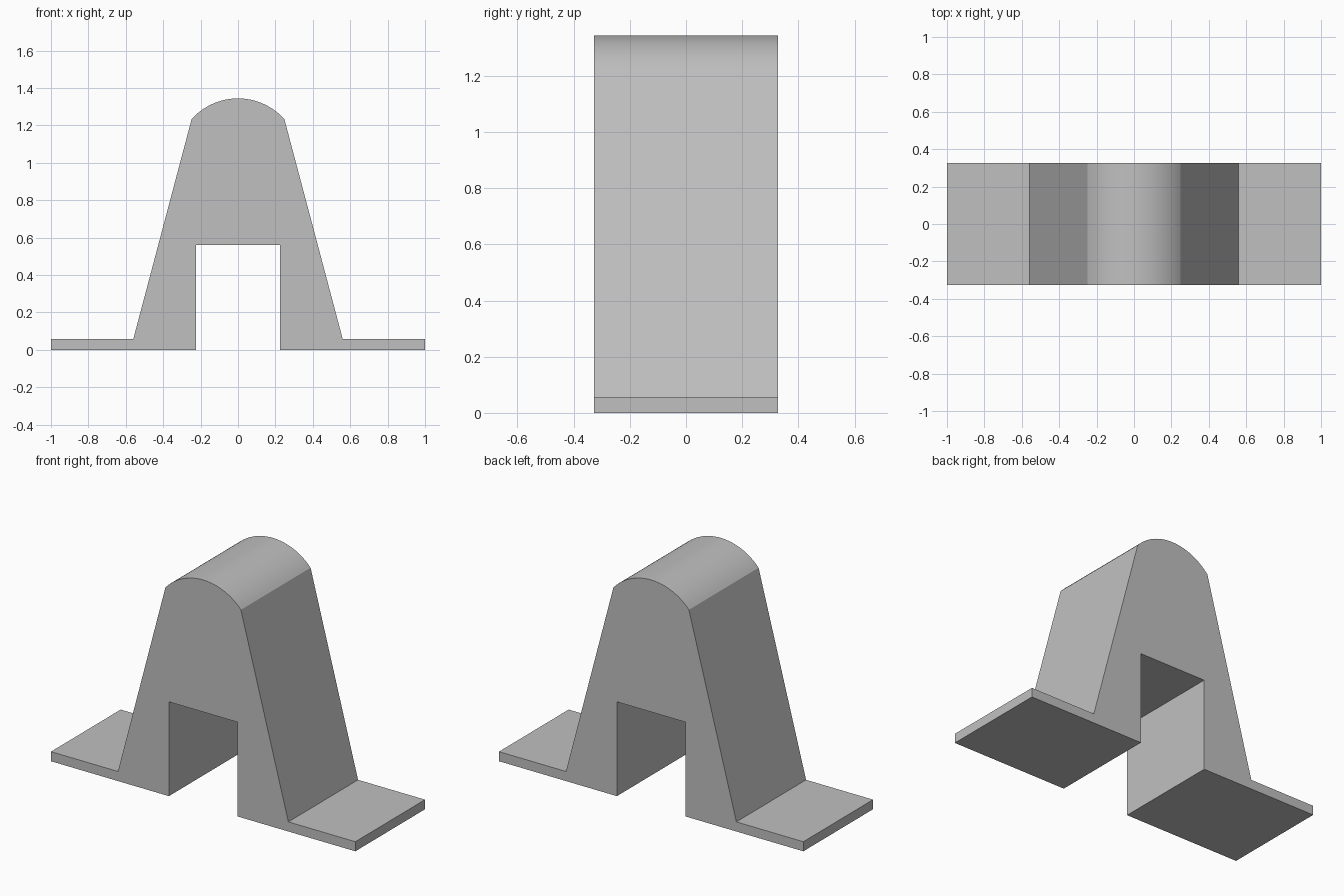
import bpy
import bmesh
import math

cube = bpy.data.objects.get("Cube")
if cube:
    bpy.data.objects.remove(cube, do_unlink=True)

HALF_DEPTH = 0.327
TOP, SHOULDER_X, SHOULDER_Z = 1.344, 0.248, 1.233
ARC_STEPS = 32

# Plain grey material
grey = bpy.data.materials.new("plain grey")
grey.use_nodes = True
colour = (0.53, 0.53, 0.53, 1)
grey.diffuse_color = colour
grey.node_tree.nodes["Principled BSDF"].inputs["Base Color"].default_value = colour

# Half outline: slot, foot plate and sloping side
right = [(0.225, 0.56), (0.225, 0), (1, 0), (1, 0.057), (0.56, 0.057)]

# Rounded crown from shoulder to shoulder
rise = TOP - SHOULDER_Z
radius = (SHOULDER_X ** 2 + rise ** 2) / (2 * rise)
sweep = math.asin(SHOULDER_X / radius)
crown = []
for i in range(ARC_STEPS + 1):
    a = sweep * (1 - 2 * i / ARC_STEPS)
    crown.append((radius * math.sin(a), TOP - radius + radius * math.cos(a)))

outline = right + crown + [(-x, z) for x, z in reversed(right)]

# Extrude the outline through the depth
bm = bmesh.new()
front = bm.faces.new([bm.verts.new((x, -HALF_DEPTH, z)) for x, z in outline])
result = bmesh.ops.extrude_face_region(bm, geom=[front], use_keep_orig=True)
moved = [g for g in result["geom"] if isinstance(g, bmesh.types.BMVert)]
bmesh.ops.translate(bm, verts=moved, vec=(0, 2 * HALF_DEPTH, 0))
bmesh.ops.recalc_face_normals(bm, faces=bm.faces)

mesh = bpy.data.meshes.new("arched_bracket")
bm.to_mesh(mesh)
bm.free()
mesh.materials.append(grey)
bracket = bpy.data.objects.new("arched_bracket", mesh)
bpy.context.collection.objects.link(bracket)

# Smooth the crown only
bpy.ops.object.select_all(action="DESELECT")
bracket.select_set(True)
bpy.context.view_layer.objects.active = bracket
bpy.ops.object.shade_smooth_by_angle(angle=math.radians(20))
